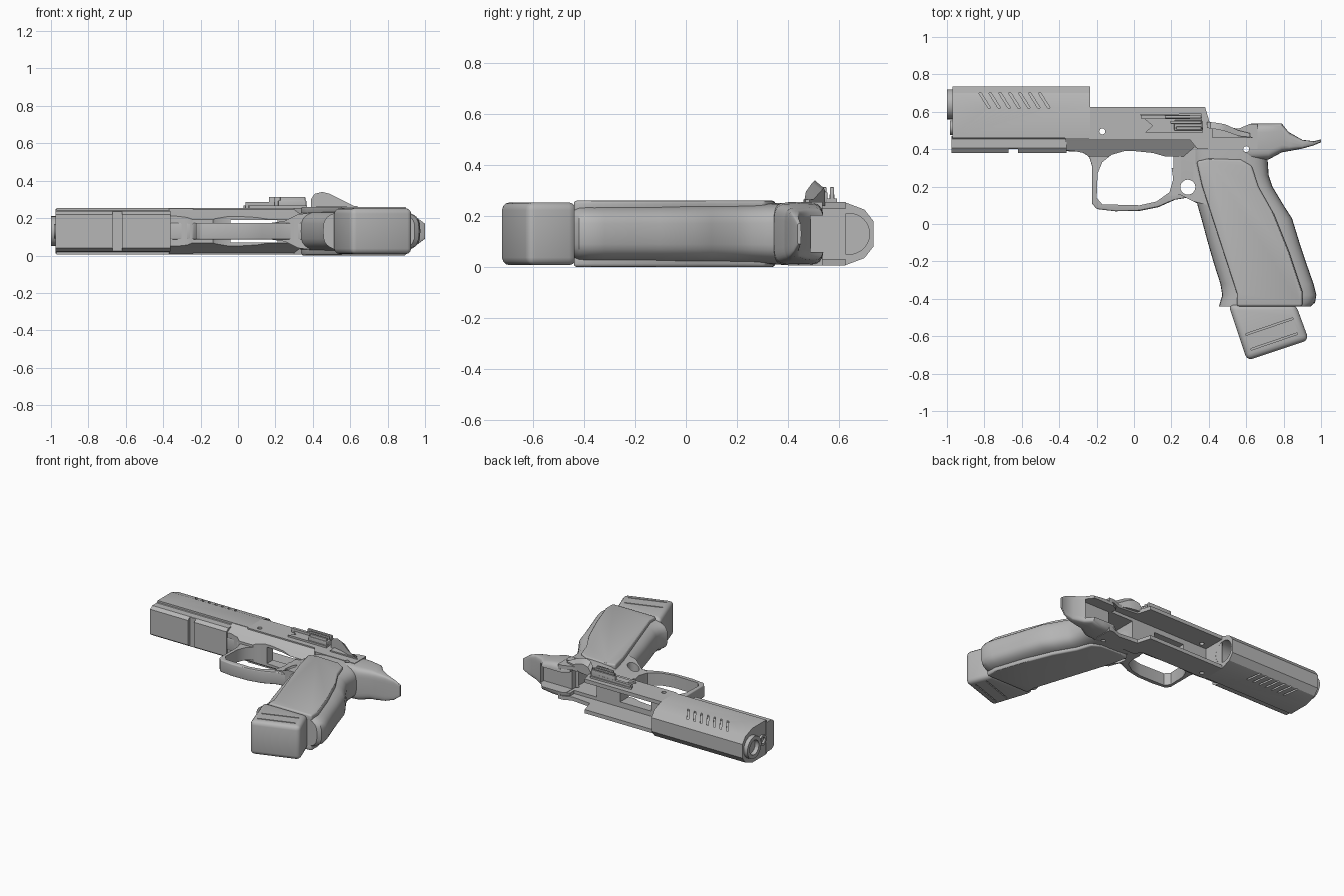
import bpy, bmesh, math
from mathutils import Vector

cube = bpy.data.objects.get("Cube")
if cube:
    bpy.data.objects.remove(cube)

MID = 0.13  # centre plane of the body
metal = bpy.data.materials.new("plain grey")
metal.use_nodes = True
GREY = (0.47, 0.47, 0.47, 1)
metal.diffuse_color = GREY
metal.node_tree.nodes["Principled BSDF"].inputs["Base Color"].default_value = GREY
parts = []


def apply_mod(ob, mod):
    bpy.context.view_layer.objects.active = ob
    bpy.ops.object.modifier_apply(modifier=mod.name)


def loft(name, rings, bevel=0, keep=True):
    """Skin a list of equal rings and cap both ends."""
    bm = bmesh.new()
    rows = [[bm.verts.new(p) for p in r] for r in rings]
    n = len(rows[0])
    for a, b in zip(rows, rows[1:]):
        for i in range(n):
            j = (i + 1) % n
            bm.faces.new((a[i], a[j], b[j], b[i]))
    bm.faces.new(rows[0][::-1])
    bm.faces.new(rows[-1])
    bmesh.ops.recalc_face_normals(bm, faces=bm.faces[:])
    me = bpy.data.meshes.new(name)
    bm.to_mesh(me)
    bm.free()
    ob = bpy.data.objects.new(name, me)
    bpy.context.collection.objects.link(ob)
    me.materials.append(metal)
    if bevel:
        mod = ob.modifiers.new("round", 'BEVEL')
        mod.width, mod.segments, mod.limit_method = bevel, 3, 'ANGLE'
        mod.angle_limit = math.radians(40)
        apply_mod(ob, mod)
    if keep:
        parts.append(ob)
    else:
        ob.hide_render = True
    return ob


def prism(name, pts, z0, z1, bevel=0, keep=True):
    return loft(name, [[(x, y, z) for x, y in pts] for z in (z0, z1)], bevel, keep)


def slab(name, pts, half, bevel=0, keep=True):
    return prism(name, pts, MID - half, MID + half, bevel, keep)


def box(x0, x1, y0, y1):
    return [(x0, y0), (x1, y0), (x1, y1), (x0, y1)]


def along_x(name, x0, x1, section, bevel=0, keep=True):
    """Extrude a mirrored (y, half width) section along x."""
    full = [(y, h) for y, h in section] + [(y, -h) for y, h in section[::-1]]
    return loft(name, [[(x, y, MID + h) for y, h in full] for x in (x0, x1)], bevel, keep)


def circle(cx, cy, r, n=32):
    return [(cx + r * math.cos(math.tau * i / n), cy + r * math.sin(math.tau * i / n)) for i in range(n)]


def rod_x(name, x0, x1, y, r, keep=True):
    return loft(name, [[(x, a, b) for a, b in circle(y, MID, r)] for x in (x0, x1)], 0, keep)


def oval(a, b, p, n=36):
    """Rounded rectangle as a superellipse."""
    out = []
    for i in range(n):
        c, s = math.cos(math.tau * i / n), math.sin(math.tau * i / n)
        out.append((a * math.copysign(abs(c) ** p, c), b * math.copysign(abs(s) ** p, s)))
    return out


def cut(cutter, *targets):
    for ob in targets:
        mod = ob.modifiers.new("cut", 'BOOLEAN')
        mod.operation, mod.solver, mod.object = 'DIFFERENCE', 'EXACT', cutter
        apply_mod(ob, mod)
    bpy.data.objects.remove(cutter)


# Slide front with chamfered top, bore and slanted grooves
slide = along_x("slide", -0.97, -0.235,
                [(0.46, 0.125), (0.62, 0.125), (0.70, 0.095), (0.735, 0.05)])
cut(rod_x("bore", -0.5, 0, 0.64, 0.08, False), slide)
for side in (-1, 1):
    for i in range(7):
        x = -0.83 + i * 0.053
        quad = [(x, 0.70), (x + 0.014, 0.70), (x + 0.064, 0.62), (x + 0.05, 0.62)]
        low = [(a, b, MID + side * (0.113 - (b - 0.62) * 0.375)) for a, b in quad]
        high = [(a, b, MID + side * 0.2) for a, b in quad]
        cut(loft("groove", [low, high], 0, False), slide)

# Muzzle: barrel end and guide rod
barrel = rod_x("barrel", -1.0, -0.9, 0.64, 0.08)
cut(rod_x("hole", -1.1, -0.92, 0.64, 0.052, False), barrel)
guide = rod_x("guide_rod", -0.985, -0.9, 0.515, 0.038)
cut(rod_x("hole", -1.1, -0.95, 0.515, 0.022, False), guide)

# Dust cover with accessory slot
dust = along_x("dust_cover", -0.975, -0.36,
               [(0.38, 0.09), (0.405, 0.108), (0.455, 0.108), (0.47, 0.12)])
cut(slab("slot", box(-0.67, -0.62, 0.3, 0.402), 0.3, 0, False), dust)

# Frame walls
frame = slab("frame", [(-0.24, 0.45), (-0.24, 0.625), (0.38, 0.625), (0.41, 0.525), (0.56, 0.51),
                       (0.62, 0.535), (0.66, 0.535), (0.66, 0.40), (0.34, 0.40), (0.3, 0.45)], 0.125)

# Trigger bridge, guard and rear flare
bridge = along_x("trigger_bridge", -0.37, 0.4, [(0.36, 0.062), (0.4, 0.085), (0.465, 0.125)])
guard = slab("trigger_guard",
             [(-0.37, 0.39), (-0.28, 0.385), (-0.24, 0.36), (-0.225, 0.31), (-0.225, 0.11),
              (-0.2, 0.08), (-0.1, 0.068), (0.03, 0.07), (0.13, 0.09), (0.22, 0.13),
              (0.28, 0.14), (0.36, 0.1), (0.4, 0.1), (0.4, 0.43), (-0.37, 0.43)], 0.045, 0.008)
flare = loft("guard_flare", [[(x, y, MID + s) for y, s in ((b, -h), (b, h), (0.43, h), (0.43, -h))]
                             for x, b, h in ((0.18, 0.15, 0.045), (0.25, 0.155, 0.055),
                                             (0.32, 0.12, 0.09), (0.40, 0.10, 0.1))])
opening = [(-0.2, 0.14), (-0.17, 0.105), (0.03, 0.1), (0.12, 0.12), (0.19, 0.17), (0.21, 0.24),
           (0.2, 0.31), (0.17, 0.36), (0.1, 0.38), (0.0, 0.39), (-0.05, 0.39), (-0.12, 0.37),
           (-0.17, 0.33), (-0.195, 0.27)]
cut(slab("opening", opening, 0.3, 0, False), guard, bridge, flare)

# The lower edge in front of the guard is trimmed to the curve
trim = [(-0.5, 0.2), (-0.5, 0.392), (-0.33, 0.392), (-0.27, 0.38), (-0.235, 0.355), (-0.226, 0.2)]
cut(slab("trim", trim, 0.3, 0, False), bridge)

# Grip body: y, front x, back x, half width
levels = [(0.47, 0.30, 0.70, 0.122), (0.40, 0.30, 0.71, 0.122), (0.32, 0.30, 0.716, 0.12),
          (0.26, 0.31, 0.72, 0.118), (0.20, 0.32, 0.74, 0.117), (0.10, 0.34, 0.80, 0.116),
          (0.03, 0.36, 0.845, 0.116), (-0.10, 0.395, 0.885, 0.116), (-0.22, 0.43, 0.925, 0.116),
          (-0.32, 0.462, 0.96, 0.116), (-0.38, 0.472, 0.975, 0.116), (-0.42, 0.46, 0.968, 0.115),
          (-0.44, 0.455, 0.945, 0.112)]
grip = loft("grip", [[((f + b) / 2 + u, y, MID + v) for u, v in oval((b - f) / 2, h, 0.6)]
                     for y, f, b, h in levels])

# Grip panels on both sides
panel = [(0.335, 0.335), (0.4, 0.35), (0.57, 0.345), (0.63, 0.31), (0.665, 0.2), (0.75, 0.05),
         (0.83, -0.15), (0.9, -0.36), (0.9, -0.44), (0.55, -0.44), (0.55, -0.37), (0.365, 0.2)]
for name, z0, z1 in (("right_panel", 0.0, 0.05), ("left_panel", 0.21, 0.26)):
    prism(name, panel, z0, z1, 0.012)

# Tang: x, bottom y, top y, half width
stations = [(0.58, 0.36, 0.51, 0.123), (0.63, 0.34, 0.54, 0.123), (0.72, 0.345, 0.54, 0.118),
            (0.79, 0.383, 0.54, 0.105), (0.83, 0.39, 0.49, 0.1), (0.9, 0.403, 0.45, 0.09),
            (0.96, 0.42, 0.443, 0.07), (1.0, 0.437, 0.452, 0.04)]
tang = loft("tang", [[(x, (b + t) / 2 + u, MID + v) for u, v in oval((t - b) / 2, h, 0.4)]
                     for x, b, t, h in stations])

# Open channel, hammer gap, trigger slot and magazine well
cut(slab("channel", box(-0.236, 0.64, 0.46, 0.9), 0.098, 0, False), frame, grip, bridge)
cut(slab("hammer_gap", box(0.5, 0.83, 0.455, 0.9), 0.072, 0, False), frame, tang, grip)
cut(slab("trigger_slot", box(-0.04, 0.21, 0.3, 0.7), 0.06, 0, False), frame, bridge, guard, flare)
cut(slab("well", box(0.4, 0.6, 0.05, 0.7), 0.075, 0, False), frame, grip, bridge, tang)

# Pin holes
cut(slab("pin", circle(0.288, 0.197, 0.04), 0.3, 0, False), flare, guard, grip)
cut(slab("pin", circle(-0.17, 0.495, 0.016, 16), 0.3, 0, False), frame, bridge)
cut(slab("pin", circle(0.6, 0.4, 0.016, 16), 0.3, 0, False), frame, grip, tang)

# Magazine base with two grooves per side
magazine = slab("magazine_base", [(0.505, -0.43), (0.605, -0.73), (0.935, -0.62), (0.865, -0.43)],
                0.123, 0.03)
for x, y in ((0.6, -0.595), (0.625, -0.675)):
    strip = [(x, y), (x + 0.25, y + 0.085), (x + 0.25, y + 0.094), (x, y + 0.009)]
    for z in (MID - 0.2, MID + 0.112):
        cut(prism("groove", strip, z, z + 0.088, 0, False), magazine)

# Slide stop lever with ridged pad
prism("slide_stop_plate", [(0.03, 0.585), (0.36, 0.592), (0.37, 0.49), (0.06, 0.49), (0.1, 0.525)],
      0.24, 0.268)
prism("slide_stop_arm", box(0.04, 0.3, 0.562, 0.582), 0.25, 0.285)
prism("slide_stop_pad", box(0.215, 0.365, 0.5, 0.555), 0.25, 0.295, 0.005)
for i in range(3):
    y = 0.505 + i * 0.03
    prism("slide_stop_ridge", box(0.225 - i * 0.03, 0.36, y, y + 0.016), 0.25, 0.313, 0.004)

# Safety lever: x, bottom y, top y, top z
lever = [(0.39, 0.515, 0.545, 0.3), (0.41, 0.51, 0.545, 0.33), (0.45, 0.505, 0.54, 0.34),
         (0.49, 0.495, 0.532, 0.33), (0.56, 0.47, 0.5, 0.295), (0.62, 0.465, 0.485, 0.265)]
loft("safety_lever", [[(x, b, 0.24), (x, t, 0.24), (x, t, z - 0.03 * (z > 0.29)), (x, b, z)]
                      for x, b, t, z in lever])
prism("safety_plate", [(0.42, 0.46), (0.42, 0.51), (0.55, 0.5), (0.64, 0.46)], 0.24, 0.264)

# Smooth shading with crisp edges
bpy.ops.object.select_all(action='DESELECT')
for ob in parts:
    ob.select_set(True)
bpy.context.view_layer.objects.active = parts[0]
bpy.ops.object.shade_smooth_by_angle(angle=math.radians(30))
